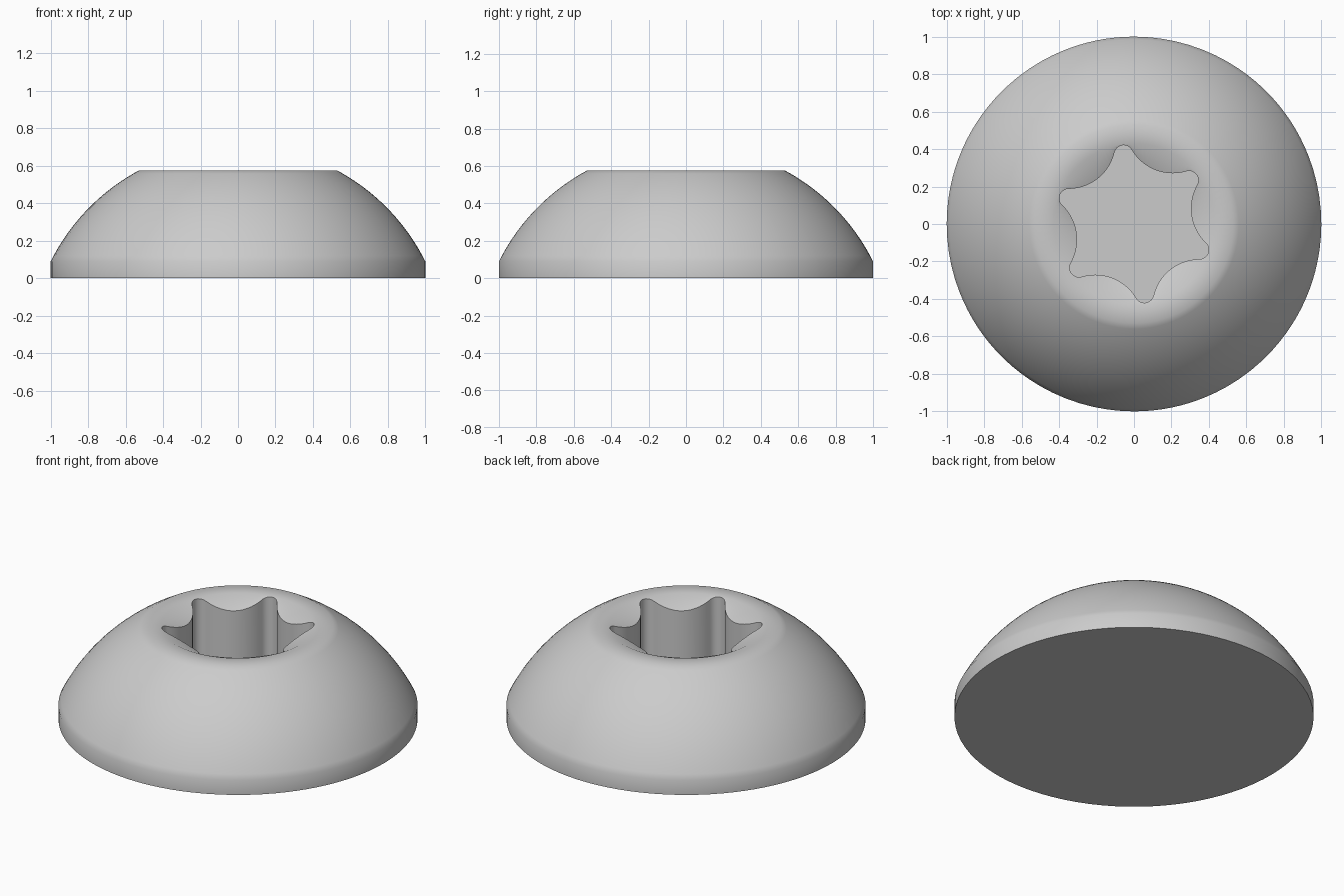
import bpy
import bmesh
from math import sin, cos, radians, atan2, hypot, sqrt

if "Cube" in bpy.data.objects:
    bpy.data.objects.remove(bpy.data.objects["Cube"], do_unlink=True)

# Main dimensions
TOP, BAND, FLOOR = 0.575, 0.09, 0.18
TOP_R, LIP_R, TIP_R, VALLEY_R = 0.53, 0.43, 0.425, 0.31
TIP_FILLET = 0.05
LOBES = 6
FIRST_TIP = radians(38.5)


def lobe_outline():
    """Six-lobed socket outline of tangent arcs, as (radius, angle) pairs."""
    half = radians(180 / LOBES)
    a = TIP_R - TIP_FILLET
    k = TIP_FILLET - VALLEY_R
    d = (a * a - k * k) / (2 * (a * cos(half) + k))
    valley_fillet = d - VALLEY_R
    vx, vy = d * cos(half), d * sin(half)
    phi = atan2(vy, vx - a)
    points = []
    # Convex arc round the tip, then concave arc across the valley
    for i in range(11):
        t = phi * (i / 5 - 1)
        points.append((a + TIP_FILLET * cos(t), TIP_FILLET * sin(t)))
    sweep = phi - half
    for i in range(1, 14):
        t = half + radians(180) + sweep * (1 - i / 7)
        points.append((vx + valley_fillet * cos(t), vy + valley_fillet * sin(t)))
    polar = [(hypot(x, y), atan2(y, x)) for x, y in points]
    return [(r, ang + FIRST_TIP + 2 * half * n)
            for n in range(LOBES) for r, ang in polar]


def dome_profile(steps=20):
    """Spherical side from the flat top down to the straight band."""
    c = (1 + BAND ** 2 - TOP_R ** 2 - TOP ** 2) / (2 * (BAND - TOP))
    radius = sqrt(1 + (BAND - c) ** 2)
    start, end = atan2(TOP - c, TOP_R), atan2(BAND - c, 1)
    angles = [start + (end - start) * i / steps for i in range(steps + 1)]
    return [(radius * cos(t), c + radius * sin(t)) for t in angles]


outline = lobe_outline()
bm = bmesh.new()


def add_ring(points):
    return [bm.verts.new((r * cos(t), r * sin(t), z)) for r, t, z in points]


# Socket floor and walls, with the countersink dipping into the valleys
rings = [add_ring([(r, t, FLOOR) for r, t in outline]),
         add_ring([(r, t, TOP - 0.45 * (LIP_R - r)) for r, t in outline])]
# Flat top, dome, band and base
for radius, z in [(LIP_R, TOP)] + dome_profile() + [(1, 0)]:
    rings.append(add_ring([(radius, t, z) for _, t in outline]))

for inner, outer in zip(rings, rings[1:]):
    for i in range(len(inner)):
        j = (i + 1) % len(inner)
        bm.faces.new((inner[i], outer[i], outer[j], inner[j]))
bm.faces.new(rings[0])
bm.faces.new(rings[-1][::-1])
bmesh.ops.recalc_face_normals(bm, faces=bm.faces)

mesh = bpy.data.meshes.new("screw_head")
bm.to_mesh(mesh)
bm.free()
head = bpy.data.objects.new("screw_head", mesh)
bpy.context.collection.objects.link(head)

# Plain grey metal
grey = bpy.data.materials.new("light_grey")
grey.use_nodes = True
colour = (0.6, 0.6, 0.6, 1)
grey.diffuse_color = colour
grey.node_tree.nodes["Principled BSDF"].inputs["Base Color"].default_value = colour
mesh.materials.append(grey)

bpy.ops.object.select_all(action="DESELECT")
head.select_set(True)
bpy.context.view_layer.objects.active = head
bpy.ops.object.shade_smooth_by_angle(angle=radians(32))
